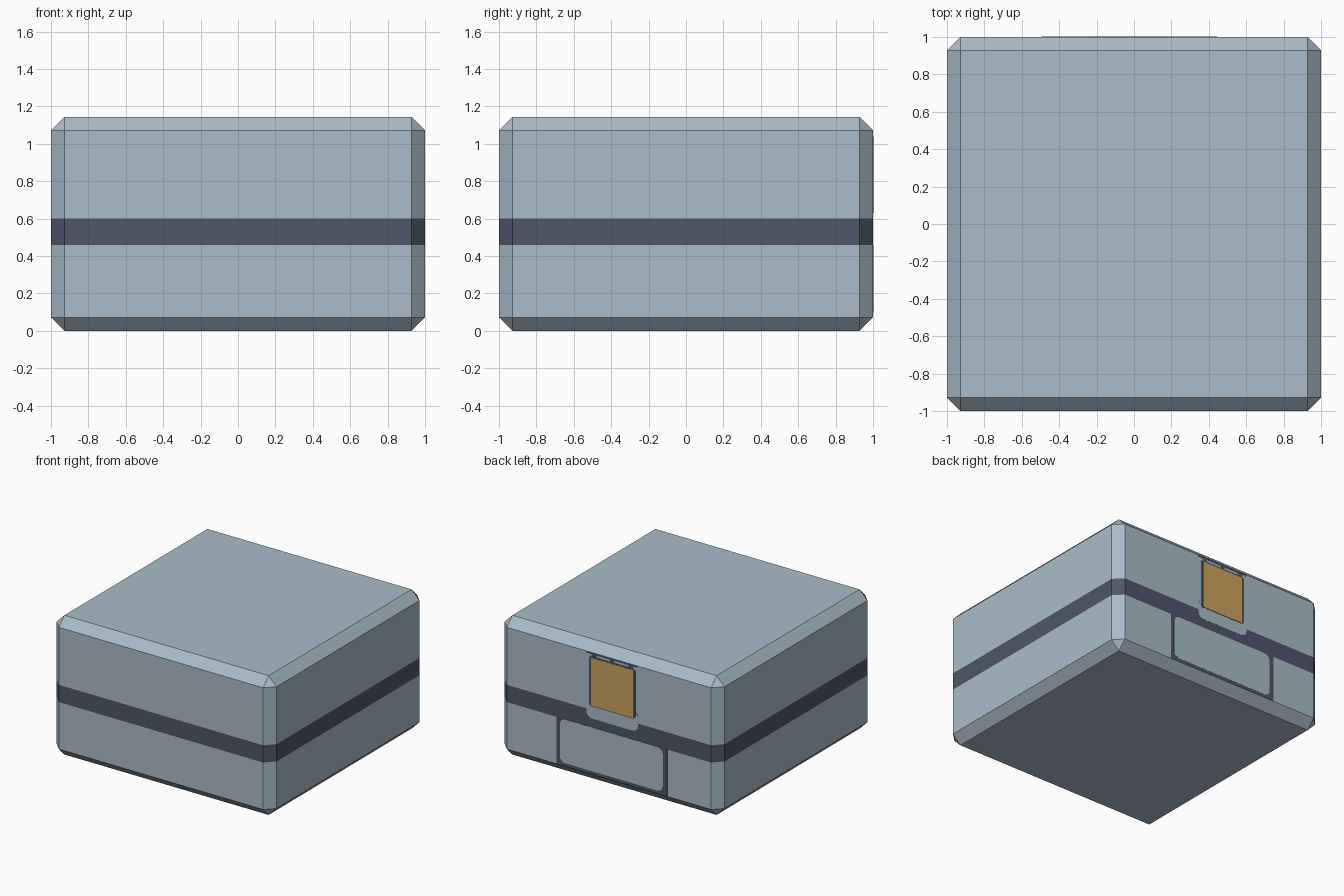
import bpy, bmesh, math

if "Cube" in bpy.data.objects:
    bpy.data.objects.remove(bpy.data.objects["Cube"])

def mat(name, rgb):
    m = bpy.data.materials.new(name)
    m.diffuse_color = (*rgb, 1)
    m.use_nodes = True
    m.node_tree.nodes["Principled BSDF"].inputs["Base Color"].default_value = m.diffuse_color
    return m

SHELL = mat("pale blue grey", (0.402, 0.503, 0.578))
DARK = mat("dark slate", (0.080, 0.093, 0.138))
GOLD = mat("brass", (0.604, 0.371, 0.107))

W, H, C = 1.0, 1.144, 0.072        # half width, height, chamfer
BAND = (0.458, 0.60)               # dark seam heights

def finish(bm, name, mats):
    me = bpy.data.meshes.new(name)
    bm.to_mesh(me)
    bm.free()
    ob = bpy.data.objects.new(name, me)
    bpy.context.collection.objects.link(ob)
    for m in mats:
        me.materials.append(m)
    return ob

# Chamfered case with a dark seam cut all the way round
bm = bmesh.new()
bmesh.ops.create_cube(bm, size=1)
for v in bm.verts:
    v.co = (v.co.x * 2 * W, v.co.y * 2 * W, (v.co.z + 0.5) * H)
bmesh.ops.bevel(bm, geom=bm.edges[:], offset=C, segments=1, affect='EDGES')
for z in BAND:
    bmesh.ops.bisect_plane(bm, geom=bm.verts[:] + bm.edges[:] + bm.faces[:],
                           plane_co=(0, 0, z), plane_no=(0, 0, 1))
for f in bm.faces:
    f.material_index = int(BAND[0] < f.calc_center_median().z < BAND[1])
finish(bm, "case", [SHELL, DARK])

def plate(name, x0, x1, z0, z1, material, depth, r=0.0):
    """Thin rounded plate on the back face."""
    pts = [(x0, z0), (x1, z0), (x1, z1), (x0, z1)]
    if r:
        centres = [(x1 - r, z1 - r), (x0 + r, z1 - r), (x0 + r, z0 + r), (x1 - r, z0 + r)]
        pts = [(cx + r * math.cos(a), cz + r * math.sin(a))
               for i, (cx, cz) in enumerate(centres)
               for a in [math.pi / 2 * (i + k / 4) for k in range(5)]]
    bm = bmesh.new()
    face = bm.faces.new([bm.verts.new((x, W - 0.002, z)) for x, z in pts])
    ext = bmesh.ops.extrude_face_region(bm, geom=[face])
    for v in ext["geom"]:
        if isinstance(v, bmesh.types.BMVert):
            v.co.y = W + depth
    bmesh.ops.recalc_face_normals(bm, faces=bm.faces[:])
    finish(bm, name, [material])

# Lower door: dark gap with a rounded panel in it
plate("door_gap", -0.53, 0.475, 0.073, 0.46, DARK, 0.001)
plate("door_panel", -0.492, 0.445, 0.098, 0.457, SHELL, 0.002, 0.05)

# Latch: rounded shell tab dipping into the seam, dark surround, brass plate
plate("latch_tab", -0.265, 0.205, 0.53, 0.70, SHELL, 0.001, 0.05)
plate("latch_surround", -0.24, 0.18, 0.63, 1.04, DARK, 0.002, 0.02)
plate("latch_plate", -0.22, 0.16, 0.637, 1.028, GOLD, 0.003)

# Hinge line and knuckles above the latch
plate("hinge_line", -0.26, 0.205, 1.058, 1.071, DARK, 0.001)
for i in range(3):
    x = -0.2 + i * 0.17
    plate(f"hinge_knuckle_{i + 1}", x - 0.02, x + 0.02, 1.035, 1.06, DARK, 0.001)
